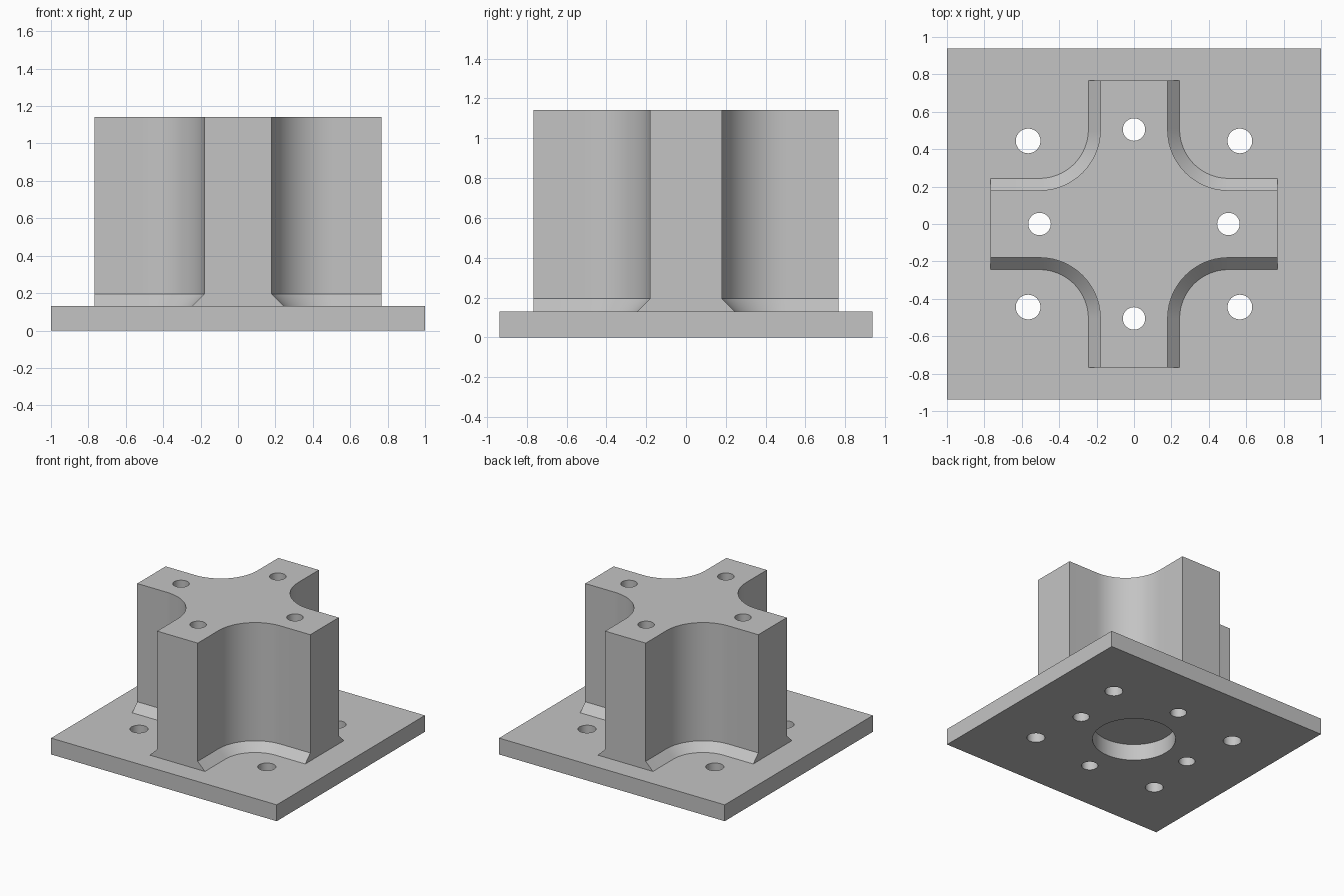
import bpy
import bmesh
from math import cos, sin, pi, radians

cube = bpy.data.objects.get("Cube")
if cube:
    bpy.data.objects.remove(cube)

PLATE_X, PLATE_Y, PLATE_TOP = 1.0, 0.938, 0.131
ARM, HALF, TOP = 0.767, 0.18, 1.142      # arm reach, arm half width, column top
CENTRE, CHAMFER = 0.505, 0.064           # corner arc centre, foot flare

grey = bpy.data.materials.new("plain grey")
grey.use_nodes = True
grey.diffuse_color = (0.55, 0.55, 0.55, 1)
grey.node_tree.nodes["Principled BSDF"].inputs["Base Color"].default_value = grey.diffuse_color


def make_object(name, bm):
    bmesh.ops.recalc_face_normals(bm, faces=bm.faces)
    mesh = bpy.data.meshes.new(name)
    bm.to_mesh(mesh)
    bm.free()
    mesh.materials.append(grey)
    obj = bpy.data.objects.new(name, mesh)
    bpy.context.collection.objects.link(obj)
    return obj


def loft(name, rings):
    """Skin a stack of (outline, height) sections and cap both ends."""
    bm = bmesh.new()
    loops = [[bm.verts.new((x, y, z)) for x, y in outline] for outline, z in rings]
    n = len(loops[0])
    for low, high in zip(loops, loops[1:]):
        for i in range(n):
            j = (i + 1) % n
            bm.faces.new((low[i], low[j], high[j], high[i]))
    bm.faces.new(loops[0][::-1])
    bm.faces.new(loops[-1])
    return make_object(name, bm)


def cross_outline(offset, steps=20):
    """Four-armed outline with concave round corners, built by quarter turns."""
    half = HALF + offset
    radius = CENTRE - half
    quarter = [(ARM, half)]
    for i in range(steps + 1):
        a = -pi / 2 - i * pi / 2 / steps
        quarter.append((CENTRE + radius * cos(a), CENTRE + radius * sin(a)))
    quarter.append((half, ARM))
    points = []
    for _ in range(4):
        points += quarter
        quarter = [(-y, x) for x, y in quarter]
    return points


def drill(obj, holes):
    """Cut vertical round through holes given as (x, y, radius)."""
    bm = bmesh.new()
    for x, y, radius in holes:
        made = bmesh.ops.create_cone(bm, cap_ends=True, segments=48,
                                     radius1=radius, radius2=radius, depth=4)
        bmesh.ops.translate(bm, verts=made["verts"], vec=(x, y, 0))
    cutter = make_object("hole_cutter", bm)
    cutter.hide_render = True
    mod = obj.modifiers.new("holes", 'BOOLEAN')
    mod.operation, mod.solver, mod.object = 'DIFFERENCE', 'EXACT', cutter
    bpy.ops.object.select_all(action='DESELECT')
    bpy.context.view_layer.objects.active = obj
    obj.select_set(True)
    bpy.ops.object.modifier_apply(modifier=mod.name)
    bpy.data.objects.remove(cutter)
    bpy.ops.object.shade_smooth_by_angle(angle=radians(30))


# Bolt patterns
arm_holes = [(CENTRE * cos(k * pi / 2), CENTRE * sin(k * pi / 2), 0.06) for k in range(4)]
corner_holes = [(sx * 0.566, sy * 0.444, 0.066) for sx in (-1, 1) for sy in (-1, 1)]

# Base plate with bolt holes and a central bore that ends under the column
rectangle = [(sx * PLATE_X, sy * PLATE_Y) for sx, sy in ((-1, -1), (1, -1), (1, 1), (-1, 1))]
plate = loft("base_plate", [(rectangle, 0), (rectangle, PLATE_TOP)])
drill(plate, arm_holes + corner_holes + [(0, 0, 0.304)])

# Cross-shaped column, flared at the foot along its sides
column = loft("cross_column", [(cross_outline(CHAMFER), PLATE_TOP),
                               (cross_outline(0), PLATE_TOP + CHAMFER),
                               (cross_outline(0), TOP)])
drill(column, arm_holes)
